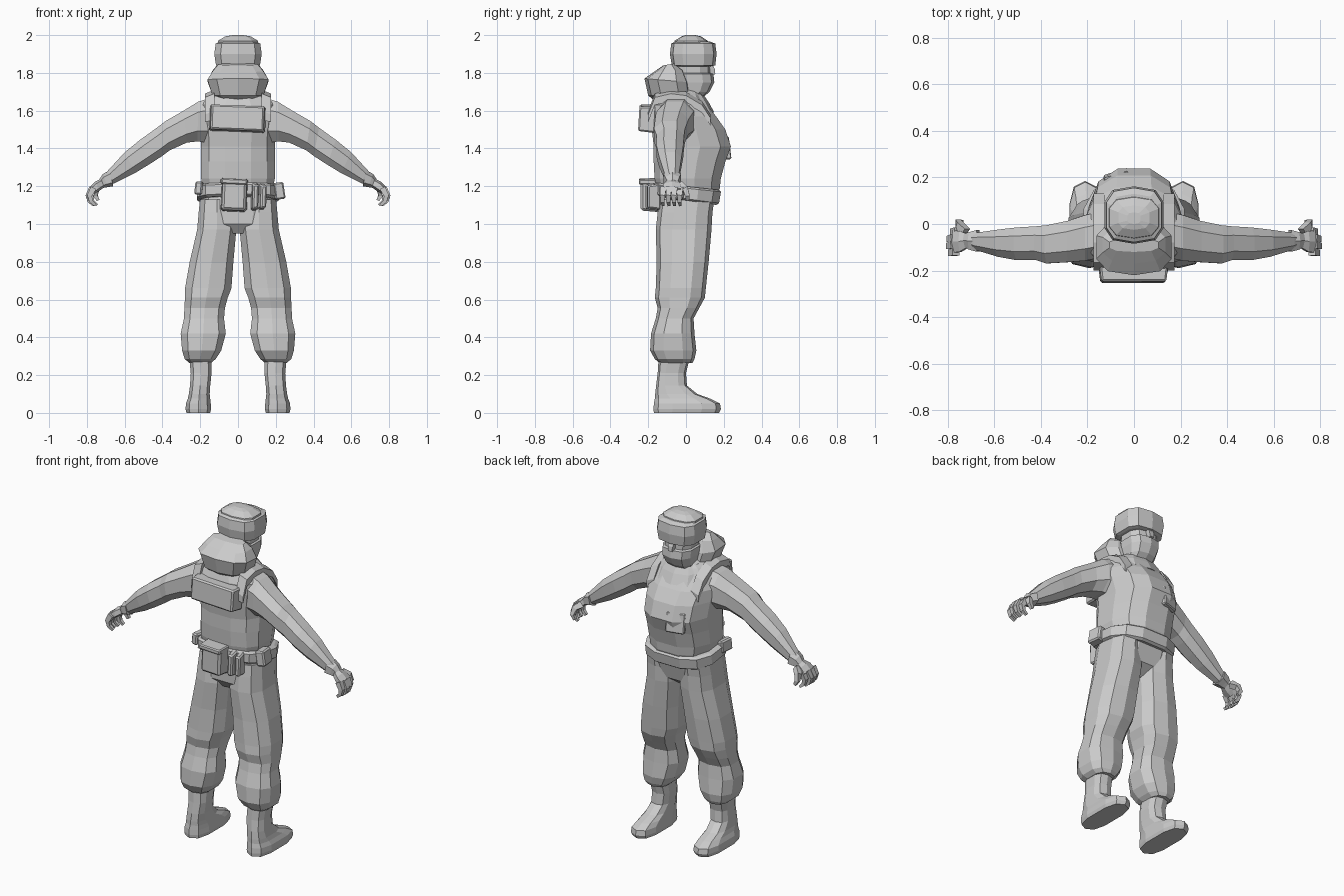
import bpy, bmesh, math
from mathutils import Vector, Matrix

cloth = bpy.data.materials.new("grey_cloth")
cloth.diffuse_color = (0.6, 0.6, 0.6, 1)


def finish(name, bm):
    bmesh.ops.recalc_face_normals(bm, faces=bm.faces)
    me = bpy.data.meshes.new(name)
    bm.to_mesh(me)
    bm.free()
    me.materials.append(cloth)
    ob = bpy.data.objects.new(name, me)
    bpy.context.collection.objects.link(ob)
    return ob


def spow(v, p):
    return math.copysign(abs(v) ** p, v)


def skin(name, rings):
    """Join closed rings of points and cap both ends."""
    bm = bmesh.new()
    rows = [[bm.verts.new(p) for p in r] for r in rings]
    n = len(rows[0])
    for a, b in zip(rows, rows[1:]):
        for i in range(n):
            j = (i + 1) % n
            bm.faces.new((a[i], a[j], b[j], b[i]))
    bm.faces.new(rows[0])
    bm.faces.new(rows[-1])
    return finish(name, bm)


def stack(name, levels, n=10, p=0.75, side=1, mid=0.5):
    """Upright form: levels of (z, x0, x1, y0, y1[, z rise toward the front])."""
    rings = []
    for z, x0, x1, y0, y1, *tilt in levels:
        rise = tilt[0] if tilt else 0
        yc, ring = y0 + (y1 - y0) * mid, []
        for i in range(n):
            a = 2 * math.pi * (i + 0.5) / n
            c, s = spow(math.cos(a), p), spow(math.sin(a), p)
            x = (x0 + x1) / 2 + c * (x1 - x0) / 2
            y = yc + s * ((y1 - yc) if s > 0 else (yc - y0))
            ring.append((side * x, y, z + rise * s))
        rings.append(ring)
    return skin(name, rings)


def limb(name, cuts, side, n=8, p=0.85):
    """Sideways form: cuts of (top x, top z, bottom x, bottom z, y0, y1)."""
    rings = []
    for xa, za, xb, zb, y0, y1 in cuts:
        ring = []
        for i in range(n):
            a = 2 * math.pi * (i + 0.5) / n
            c, s = spow(math.cos(a), p), spow(math.sin(a), p)
            t = (1 + s) / 2
            ring.append((side * (xb + (xa - xb) * t), (y0 + y1) / 2 + c * (y1 - y0) / 2,
                         zb + (za - zb) * t))
        rings.append(ring)
    return skin(name, rings)


def finger(name, pts, r, side):
    """Four-sided tube through points, thinner at the tip."""
    rings = []
    for k, q in enumerate(pts):
        q = Vector(q)
        d = (Vector(pts[min(k + 1, len(pts) - 1)]) - Vector(pts[max(k - 1, 0)])).normalized()
        u = d.cross(Vector((0, 1, 0))).normalized()
        v = d.cross(u)
        w = r * (1 - 0.18 * k)
        ring = [q + (u * a + v * b) * w for a, b in ((1, 1), (1, -1), (-1, -1), (-1, 1))]
        rings.append([(side * x, y, z) for x, y, z in ring])
    return skin(name, rings)


def box(name, c, size, rot=(0, 0, 0), taper=1.0, bevel=0.012):
    bm = bmesh.new()
    bmesh.ops.create_cube(bm, size=1)
    for v in bm.verts:
        k = taper if v.co.y < 0 else 1
        v.co = Vector((v.co.x * size[0] * k, v.co.y * size[1], v.co.z * size[2] * k))
    if bevel:
        bmesh.ops.bevel(bm, geom=bm.edges[:], offset=bevel, segments=1, affect='EDGES')
    m = Matrix.Translation(c)
    for ang, ax in zip(rot, 'XYZ'):
        m = m @ Matrix.Rotation(ang, 4, ax)
    bmesh.ops.transform(bm, matrix=m, verts=bm.verts)
    return finish(name, bm)


# Jacket body, with a full chest
stack("jacket", [
    (1.13, -.19, .19, -.14, .16), (1.19, -.19, .19, -.16, .185), (1.24, -.20, .20, -.17, .19),
    (1.33, -.20, .20, -.175, .215), (1.41, -.20, .20, -.175, .245), (1.50, -.205, .205, -.185, .215),
    (1.57, -.215, .215, -.19, .165), (1.63, -.20, .20, -.19, .115), (1.68, -.15, .15, -.17, .09),
    (1.71, -.09, .09, -.10, .07)], n=12, p=.78, mid=.38)
# Seat of the trousers
stack("trouser_seat", [
    (.95, -.07, .07, -.11, .05), (1.0, -.19, .19, -.15, .12), (1.08, -.21, .21, -.15, .14),
    (1.16, -.195, .195, -.14, .16)], n=12, p=.7)
# Belt dips slightly at the front of the waist
stack("belt", [(1.125, -.205, .205, -.165, .165, -.025), (1.135, -.222, .222, -.175, .18, -.025),
               (1.19, -.222, .222, -.175, .19, -.02), (1.20, -.205, .205, -.165, .18, -.02)],
      n=12, p=.72, mid=.45)

# Head, mask and fur hat
stack("head", [
    (1.62, -.085, .085, -.08, .08), (1.67, -.08, .08, -.05, .09), (1.70, -.085, .085, -.05, .125),
    (1.75, -.095, .095, -.055, .15), (1.795, -.098, .098, -.06, .145), (1.80, -.088, .088, -.06, .13),
    (1.87, -.09, .09, -.06, .13)], n=10, p=.75)
finger("nose", [(0, .12, 1.84), (0, .137, 1.815), (0, .143, 1.79)], .02, 1)
stack("hat_band", [
    (1.835, -.105, .105, -.06, .135), (1.84, -.12, .12, -.075, .155), (1.90, -.13, .13, -.085, .162),
    (1.955, -.122, .122, -.078, .155), (1.965, -.10, .10, -.06, .13)], n=10, p=.65)
stack("hat_crown", [
    (1.93, -.115, .115, -.07, .13), (1.97, -.11, .11, -.06, .115), (1.993, -.07, .07, -.025, .08),
    (2.0, -.03, .03, 0, .05)], n=10, p=.7)

# Lowered hood behind the neck, and the collar
stack("hood", [
    (1.64, -.08, .08, -.15, .0), (1.68, -.14, .14, -.20, .03), (1.76, -.168, .168, -.22, .02, -.01),
    (1.81, -.14, .14, -.17, -.01, .005), (1.845, -.11, .11, -.12, -.06, .005)], n=10, p=.75)
stack("collar", [(1.61, -.15, .15, -.12, .15, -.02), (1.665, -.135, .135, -.12, .12, -.02),
                 (1.70, -.105, .105, -.10, .09, -.01)], n=10, p=.8)

# Back pack, chest pocket and belt pouches
box("back_pack", (-.003, -.205, 1.56), (.30, .09, .14), (-.06, .04, 0), .93, .008)
box("chest_pocket", (-.075, .205, 1.40), (.11, .03, .12), (.12, 0, .3), 1, .006)
box("large_pouch", (-.02, -.19, 1.15), (.14, .10, .17), (0, .04, 0), .9)
box("large_pouch_flap", (-.02, -.195, 1.225), (.145, .11, .03), (0, .04, 0), .95, .006)
box("slim_pouch_a", (.09, -.18, 1.145), (.036, .07, .15), (0, .03, .1), .85, .008)
box("slim_pouch_b", (.13, -.17, 1.145), (.036, .07, .14), (0, .03, .2), .85, .008)
box("hip_pouch_right", (.215, -.06, 1.175), (.055, .09, .09), (0, -.15, .1), 1, .008)
box("hip_pouch_left", (-.205, -.08, 1.19), (.04, .09, .07), (0, .1, -.1), 1, .008)

for s, tag in ((1, "right"), (-1, "left")):
    # Shoulder strap from the pack to the chest
    strap = [(-.20, 1.60), (-.165, 1.69), (-.08, 1.71), (.0, 1.70), (.085, 1.65), (.13, 1.58)]
    skin("strap_" + tag, [[(s * (.125 + dx), y, z + dz) for dx, dz in
                           ((0, .0), (.05, -.02), (.05, -.06), (0, -.05))] for y, z in strap])
    # Sleeve with folds at the elbow
    limb("sleeve_" + tag, [
        (.13, 1.68, .15, 1.42, -.15, .06), (.21, 1.655, .215, 1.43, -.165, .045),
        (.29, 1.605, .27, 1.425, -.17, .02), (.385, 1.55, .36, 1.385, -.175, .0),
        (.43, 1.515, .40, 1.355, -.16, -.005), (.52, 1.45, .47, 1.31, -.16, -.01),
        (.60, 1.385, .545, 1.265, -.145, -.02), (.69, 1.285, .65, 1.215, -.115, -.035),
        (.705, 1.265, .675, 1.205, -.105, -.04)], s)
    # Flared glove cuff and curled hand
    limb("cuff_" + tag, [(.68, 1.285, .66, 1.20, -.125, -.02), (.715, 1.265, .69, 1.195, -.115, -.03),
                         (.735, 1.235, .72, 1.19, -.10, -.04)], s, 6)
    limb("palm_" + tag, [(.715, 1.245, .70, 1.20, -.10, -.04), (.755, 1.225, .735, 1.175, -.125, -.025),
                         (.785, 1.195, .76, 1.16, -.13, -.02)], s, 6)
    for k in range(4):
        y, dx = -.12 + .03 * k, (0, .008, .006, -.008)[k]
        finger(f"finger_{k + 1}_{tag}", [
            (.765 + dx, y, 1.19), (.786 + dx, y - .004, 1.15),
            (.778 + dx, y - .004, 1.12), (.755 + dx, y, 1.10)], .016, s)
    finger("thumb_" + tag, [(.725, -.035, 1.205), (.75, -.005, 1.185), (.755, .008, 1.15),
                            (.74, .008, 1.125)], .018, s)
    # Baggy trouser leg gathered above the boot
    stack("trouser_leg_" + tag, [
        (.265, .14, .26, -.14, .035), (.285, .115, .285, -.165, .045), (.33, .085, .30, -.19, .055),
        (.42, .06, .308, -.185, .045), (.50, .07, .29, -.16, .04), (.555, .065, .288, -.15, .07),
        (.61, .05, .285, -.165, .10), (.66, .03, .285, -.16, .105), (.80, .02, .26, -.155, .12),
        (.97, .005, .22, -.16, .135), (1.06, .01, .212, -.15, .14), (1.13, .02, .205, -.14, .15)],
        n=10, p=.75, side=s)
    # Boot shaft flowing into the foot
    stack("boot_" + tag, [
        (0, .145, .275, -.17, .175), (.02, .14, .28, -.172, .185), (.05, .142, .278, -.17, .18),
        (.075, .145, .268, -.165, .13), (.10, .148, .262, -.163, .06), (.145, .145, .256, -.158, .005),
        (.21, .138, .252, -.15, .0), (.29, .14, .26, -.145, .02)], n=10, p=.7, side=s)
